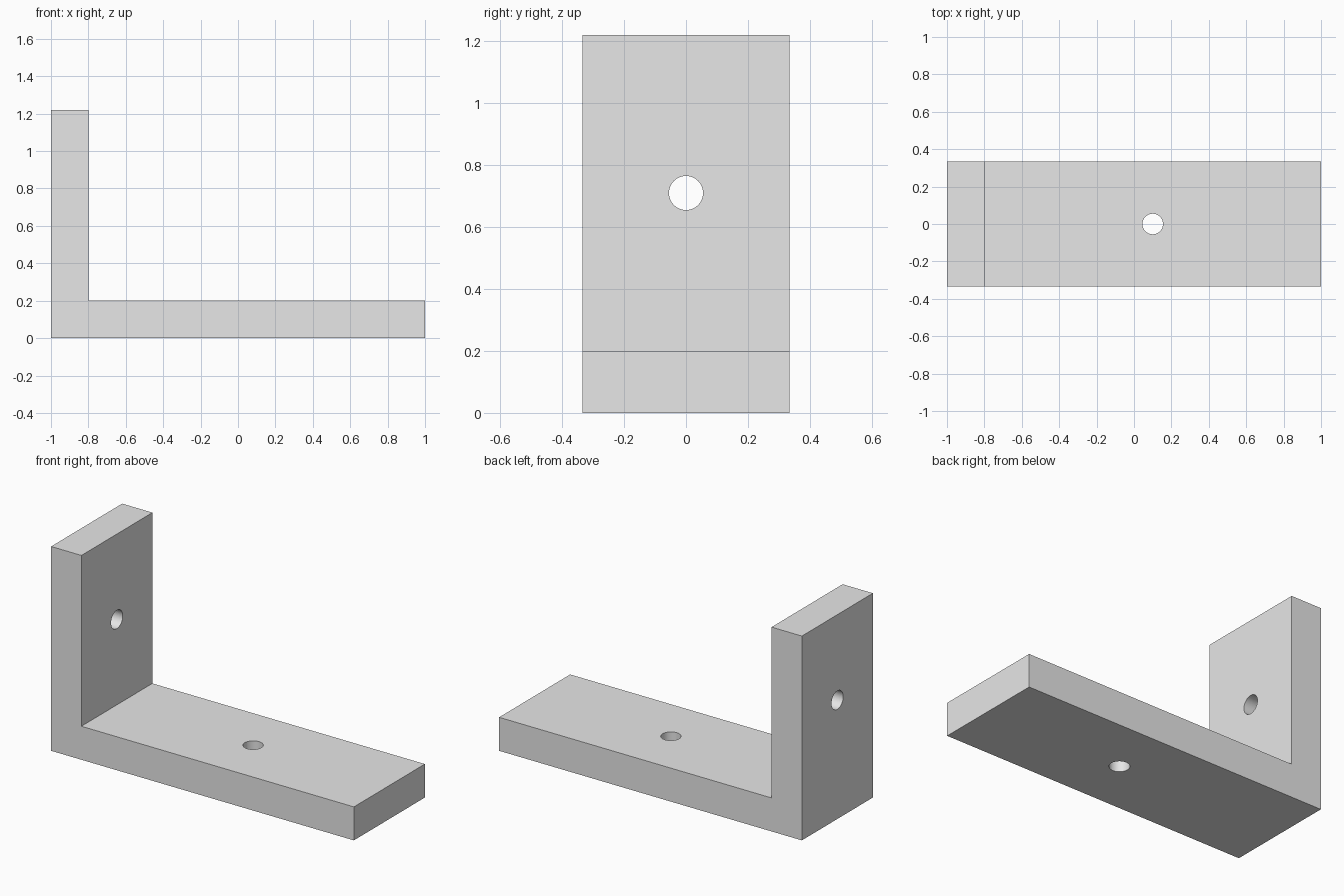
import bpy
import math

if "Cube" in bpy.data.objects:
    bpy.data.objects.remove(bpy.data.objects["Cube"], do_unlink=True)

HALF_DEPTH = 0.335
THICK = 0.2
HEIGHT = 1.22

grey = bpy.data.materials.new("plain grey")
grey.use_nodes = True
colour = (0.8, 0.8, 0.8, 1)
grey.diffuse_color = colour
grey.node_tree.nodes["Principled BSDF"].inputs["Base Color"].default_value = colour

# L-shaped profile extruded along the depth
profile = [(-1, 0), (1, 0), (1, THICK), (THICK - 1, THICK),
           (THICK - 1, HEIGHT), (-1, HEIGHT)]
n = len(profile)
verts = [(x, y, z) for y in (-HALF_DEPTH, HALF_DEPTH) for x, z in profile]
faces = [tuple(range(n)), tuple(reversed(range(n, 2 * n)))]
faces += [(i, i + n, (i + 1) % n + n, (i + 1) % n) for i in range(n)]
mesh = bpy.data.meshes.new("angle_bracket")
mesh.from_pydata(verts, [], faces)
mesh.materials.append(grey)
bracket = bpy.data.objects.new("angle_bracket", mesh)
bpy.context.collection.objects.link(bracket)


def drill(name, location, rotation):
    """Cut a round through hole in the bracket."""
    bpy.ops.mesh.primitive_cylinder_add(vertices=64, radius=0.055, depth=2 * THICK,
                                        location=location, rotation=rotation)
    cutter = bpy.context.object
    cutter.name = name + "_cutter"
    cutter.data.materials.append(grey)
    cutter.hide_render = True
    cutter.hide_viewport = True
    cutter.display_type = 'WIRE'
    cut = bracket.modifiers.new(name, 'BOOLEAN')
    cut.operation = 'DIFFERENCE'
    cut.solver = 'EXACT'
    cut.object = cutter


# Screw holes through the base plate and the upright plate
drill("base_hole", (0.1, 0, THICK / 2), (0, 0, 0))
drill("upright_hole", (THICK / 2 - 1, 0, 0.71), (0, math.pi / 2, 0))
